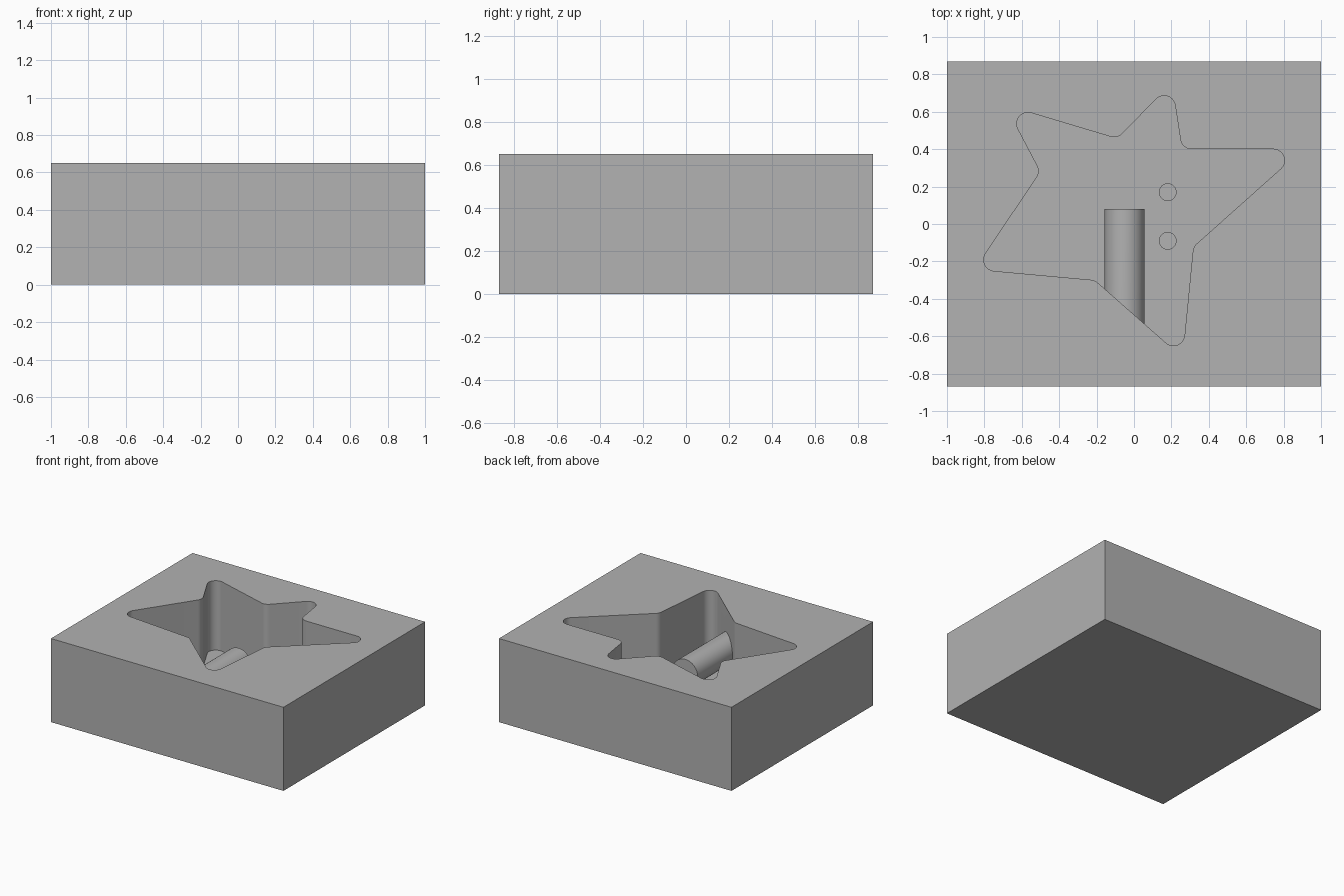
import bpy, bmesh, math
from mathutils import Vector

if "Cube" in bpy.data.objects:
    bpy.data.objects.remove(bpy.data.objects["Cube"])

HEIGHT, FLOOR = 0.65, 0.11

grey = bpy.data.materials.new("plain_grey")
grey.use_nodes = True
grey.diffuse_color = (0.445, 0.445, 0.445, 1)
grey.node_tree.nodes["Principled BSDF"].inputs["Base Color"].default_value = (0.445, 0.445, 0.445, 1)


def rounded_outline(corners, radius, steps=10):
    """Replace every sharp corner with an arc of the given radius."""
    points = []
    for i, corner in enumerate(corners):
        p = Vector(corner)
        a = (Vector(corners[i - 1]) - p).normalized()
        b = (Vector(corners[(i + 1) % len(corners)]) - p).normalized()
        half = a.angle(b) / 2
        center = p + (a + b).normalized() * radius / math.sin(half)
        start = p + a * radius / math.tan(half) - center
        end = p + b * radius / math.tan(half) - center
        sweep = start.angle(end)
        for k in range(steps + 1):
            t = k / steps
            arm = start * math.sin((1 - t) * sweep) + end * math.sin(t * sweep)
            points.append(center + arm / math.sin(sweep))
    return points


def circle(cx, cy, radius, sides):
    angles = [math.tau * i / sides for i in range(sides)]
    return [(cx + radius * math.cos(a), cy + radius * math.sin(a)) for a in angles]


def prism(name, outline, low, high, upright=True):
    """Extrude an outline along z, or along y when not upright."""
    bm = bmesh.new()
    place = (lambda u, v, w: (u, v, w)) if upright else (lambda u, v, w: (u, w, v))
    face = bm.faces.new([bm.verts.new(place(u, v, low)) for u, v in outline])
    shift = place(0, 0, high - low)
    new = bmesh.ops.extrude_face_region(bm, geom=[face])["geom"]
    bmesh.ops.translate(bm, vec=shift, verts=[g for g in new if isinstance(g, bmesh.types.BMVert)])
    bmesh.ops.recalc_face_normals(bm, faces=bm.faces)
    mesh = bpy.data.meshes.new(name)
    bm.to_mesh(mesh)
    bm.free()
    mesh.materials.append(grey)
    obj = bpy.data.objects.new(name, mesh)
    bpy.context.collection.objects.link(obj)
    return obj


def combine(target, tool, operation):
    """Apply a boolean and drop the tool object."""
    mod = target.modifiers.new(operation, 'BOOLEAN')
    mod.operation, mod.object, mod.solver = operation, tool, 'EXACT'
    bpy.context.view_layer.objects.active = target
    bpy.ops.object.modifier_apply(modifier=mod.name)
    bpy.data.objects.remove(tool)


# Block
block = prism("mould_block", [(-1, -0.87), (1, -0.87), (1, 0.87), (-1, 0.87)], 0, HEIGHT)

# Star-shaped pocket with rounded corners
star = [(-0.687, 0.635), (-0.089, 0.456), (0.202, 0.754), (0.256, 0.4), (0.902, 0.4),
        (0.317, -0.122), (0.259, -0.713), (-0.21, -0.3), (-0.85, -0.242), (-0.5, 0.28)]
combine(block, prism("star_cutter", rounded_outline(star, 0.06), FLOOR, 1), 'DIFFERENCE')

# Two round dimples in the pocket floor
for y in (0.17, -0.09):
    combine(block, prism("dimple_cutter", circle(0.18, y, 0.045, 32), FLOOR - 0.03, 0.3), 'DIFFERENCE')

# Round peg standing out from the pocket wall
combine(block, prism("peg", circle(-0.05, 0.36, 0.107, 64), -0.65, 0.08, upright=False), 'UNION')

# Smooth the curved walls, keep the edges sharp
bpy.ops.object.select_all(action='DESELECT')
block.select_set(True)
bpy.context.view_layer.objects.active = block
bpy.ops.object.shade_smooth_by_angle(angle=math.radians(30))
